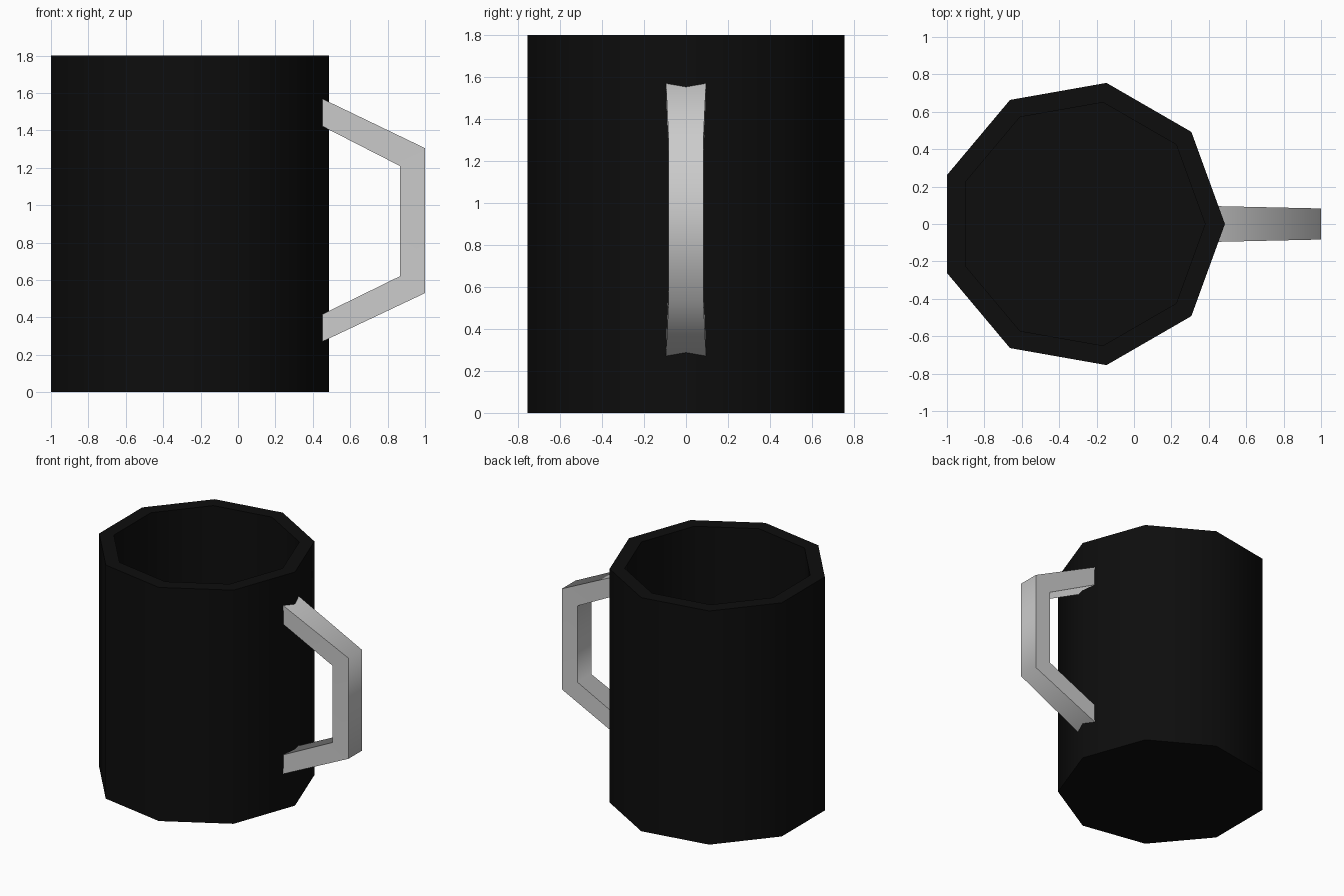
import bpy, bmesh
from math import cos, sin, tau, radians

if "Cube" in bpy.data.objects:
    bpy.data.objects.remove(bpy.data.objects["Cube"])


def finish(name, bm):
    bmesh.ops.recalc_face_normals(bm, faces=bm.faces)
    mesh = bpy.data.meshes.new(name)
    bm.to_mesh(mesh)
    bm.free()
    obj = bpy.data.objects.new(name, mesh)
    bpy.context.collection.objects.link(obj)
    bpy.ops.object.select_all(action='DESELECT')
    obj.select_set(True)
    bpy.context.view_layer.objects.active = obj
    bpy.ops.object.shade_smooth_by_angle(angle=radians(70))
    return obj


# Mug body: nine-sided hollow cup, outer wall, rim, inner wall and floor
SIDES, CENTRE_X = 9, -0.28
bm = bmesh.new()
rings = [[bm.verts.new((CENTRE_X + r * cos(tau * i / SIDES), r * sin(tau * i / SIDES), z))
          for i in range(SIDES)]
         for r, z in [(0.766, 0), (0.766, 1.8), (0.66, 1.8), (0.66, 0.1)]]
for a, b in zip(rings, rings[1:]):
    for i in range(SIDES):
        j = (i + 1) % SIDES
        bm.faces.new((a[i], a[j], b[j], b[i]))
bm.faces.new(rings[0])
bm.faces.new(rings[-1])
body = finish("mug_body", bm)
black = bpy.data.materials.new("black_glaze")
black.diffuse_color = (0.004, 0.004, 0.004, 1)
black.use_nodes = True
black.node_tree.nodes["Principled BSDF"].inputs["Base Color"].default_value = black.diffuse_color
body.data.materials.append(black)

# Handle: angular loop, slightly wider where its ends sink into the wall
# Each section holds outer (x, z, half width) and inner (x, z, half width)
sections = [((0.42, 1.584, 0.096), (0.42, 1.438, 0.092)),
            ((1.0, 1.305, 0.083), (0.865, 1.21, 0.083)),
            ((1.0, 0.53, 0.083), (0.865, 0.62, 0.083)),
            ((0.42, 0.256, 0.096), (0.42, 0.402, 0.092))]
bm = bmesh.new()
loops = []
for (xo, zo, wo), (xi, zi, wi) in sections:
    loops.append([bm.verts.new(p) for p in
                  ((xo, -wo, zo), (xo, wo, zo), (xi, wi, zi), (xi, -wi, zi))])
for a, b in zip(loops, loops[1:]):
    for i in range(4):
        j = (i + 1) % 4
        bm.faces.new((a[i], a[j], b[j], b[i]))
bm.faces.new(loops[0])
bm.faces.new(loops[-1])
finish("handle", bm)
